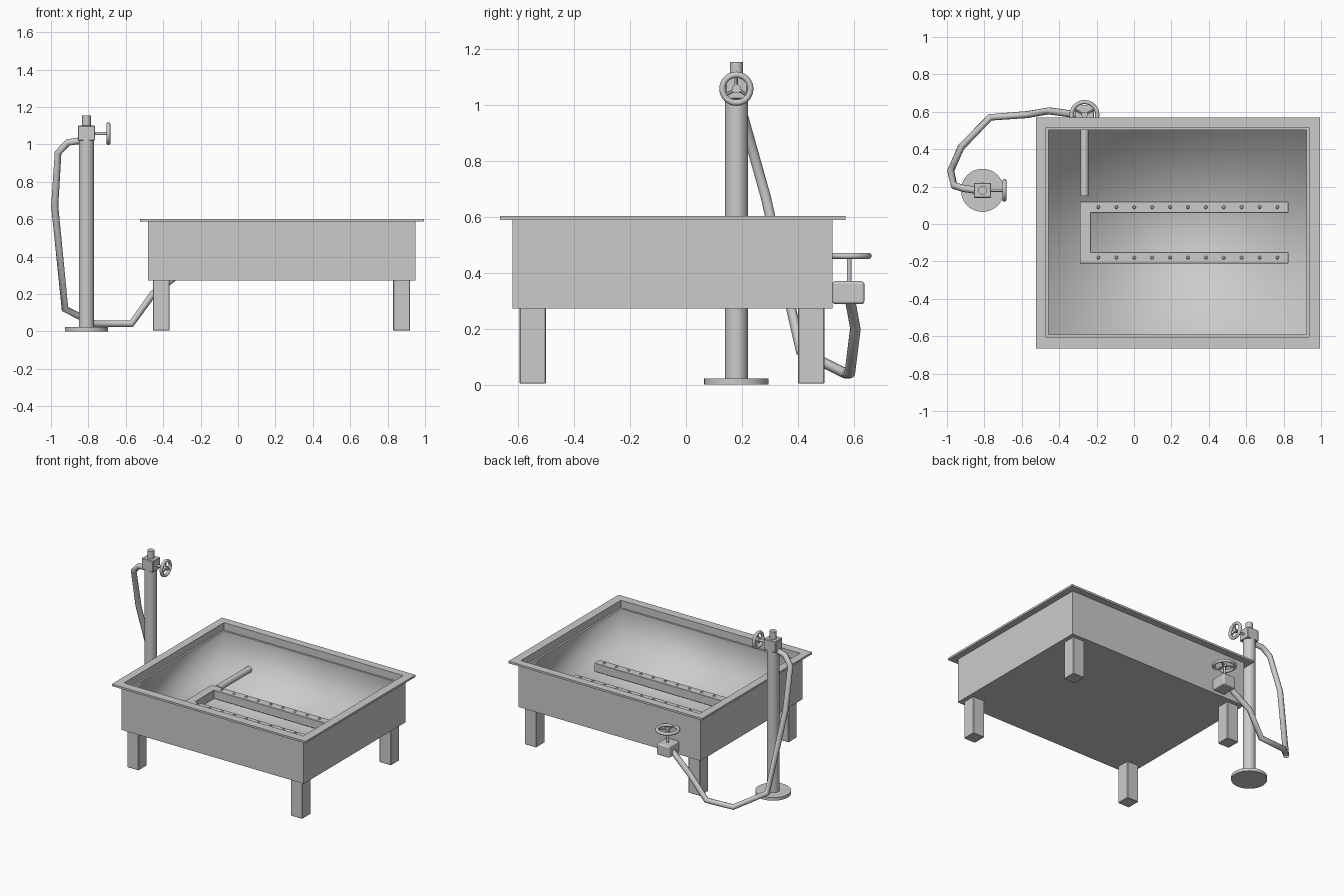
import bpy, bmesh, math
from mathutils import Vector

if "Cube" in bpy.data.objects:
    bpy.data.objects.remove(bpy.data.objects["Cube"])

steel = bpy.data.materials.new("grey_steel")
steel.use_nodes = True
GREY = (0.6, 0.6, 0.6, 1)
steel.diffuse_color = GREY
steel.node_tree.nodes["Principled BSDF"].inputs["Base Color"].default_value = GREY


def finish(bm, name, smooth=None):
    bmesh.ops.recalc_face_normals(bm, faces=bm.faces)
    mesh = bpy.data.meshes.new(name)
    bm.to_mesh(mesh)
    bm.free()
    obj = bpy.data.objects.new(name, mesh)
    bpy.context.collection.objects.link(obj)
    mesh.materials.append(steel)
    if smooth:
        bpy.ops.object.select_all(action='DESELECT')
        obj.select_set(True)
        bpy.context.view_layer.objects.active = obj
        bpy.ops.object.shade_smooth_by_angle(angle=math.radians(smooth))
    return obj


def box(name, lo, hi, bevel=0.003, segments=1):
    lo, hi = Vector(lo), Vector(hi)
    bm = bmesh.new()
    bmesh.ops.create_cube(bm, size=1)
    for v in bm.verts:
        v.co = Vector(a * b for a, b in zip(v.co, hi - lo)) + (lo + hi) / 2
    bmesh.ops.bevel(bm, geom=bm.edges[:], offset=bevel, segments=segments,
                    profile=0.5, affect='EDGES')
    return finish(bm, name)


def rod(bm, a, b, r, sides=16, r2=None):
    a, b = Vector(a), Vector(b)
    d = b - a
    made = bmesh.ops.create_cone(bm, cap_ends=True, segments=sides, radius1=r,
                                 radius2=r if r2 is None else r2, depth=d.length)
    rot = d.to_track_quat('Z', 'Y')
    for v in made["verts"]:
        v.co = rot @ v.co + (a + b) / 2


def cylinder(name, a, b, r, sides=32):
    bm = bmesh.new()
    rod(bm, a, b, r, sides)
    return finish(bm, name, 40)


def rings(name, bounds, z_levels, cap_start=False, cap_end=False):
    """Skin a stack of rectangles given as (x0, x1, y0, y1)."""
    bm = bmesh.new()
    loops = []
    for (x0, x1, y0, y1), z in zip(bounds, z_levels):
        loops.append([bm.verts.new((x, y, z)) for x, y in
                      ((x0, y0), (x1, y0), (x1, y1), (x0, y1))])
    for a, b in zip(loops, loops[1:]):
        for i in range(4):
            j = (i + 1) % 4
            bm.faces.new((a[i], a[j], b[j], b[i]))
    if cap_start:
        bm.faces.new(loops[0][::-1])
    if cap_end:
        bm.faces.new(loops[-1])
    return bm


def handwheel(name, centre, axis, radius, stem):
    """Rim, hub and three spokes, with a stem running back along the axis."""
    bm = bmesh.new()
    tube, major, minor = 0.011, 32, 10
    grid = []
    for i in range(major):
        t = math.tau * i / major
        out = Vector((math.cos(t), math.sin(t), 0))
        grid.append([bm.verts.new(out * (radius - tube + tube * math.cos(p))
                                  + Vector((0, 0, tube * math.sin(p))))
                     for p in (math.tau * k / minor for k in range(minor))])
    for i in range(major):
        for k in range(minor):
            a, b, n = grid[i], grid[(i + 1) % major], (k + 1) % minor
            bm.faces.new((a[k], b[k], b[n], a[n]))
    for i in range(3):
        t = math.tau * i / 3 + math.pi / 2
        tip = Vector((math.cos(t), math.sin(t), 0)) * (radius - tube)
        rod(bm, (0, 0, 0), tip, 0.006, 8)
    rod(bm, (0, 0, -0.009), (0, 0, 0.009), 0.016)
    rod(bm, (0, 0, -stem), (0, 0, 0), 0.008)
    rot = Vector(axis).to_track_quat('Z', 'Y')
    for v in bm.verts:
        v.co = rot @ v.co + Vector(centre)
    return finish(bm, name, 40)


# Tank shell with an overhanging flange and an inner step
body = (-0.48, 0.95, -0.62, 0.523)
flange = (-0.525, 0.995, -0.665, 0.57)
opening = (-0.47, 0.935, -0.605, 0.515)
basin = (-0.457, 0.922, -0.592, 0.502)
finish(rings("tank", [body, body, flange, flange, opening, opening, basin],
             [0.272, 0.588, 0.588, 0.602, 0.602, 0.55, 0.55], cap_start=True), "tank")

# Softly shaded basin lining
lining = finish(rings("basin", [basin, basin], [0.55, 0.285], cap_end=True), "basin")
if lining.data.polygons[-1].normal.z < 0:
    lining.data.flip_normals()
lining.data.shade_smooth()

# Legs
for side, x in (("right", -0.41), ("left", 0.875)):
    for end, y in (("front", -0.547), ("back", 0.447)):
        box(f"{end}_{side}_leg", (x - 0.045, y - 0.047, 0.004),
            (x + 0.045, y + 0.047, 0.275))

# U-shaped burner with rows of nozzles
Z0, Z1 = 0.30, 0.36
box("burner_link", (-0.29, -0.21, Z0), (-0.23, 0.12, Z1), 0.002)
nozzles = bmesh.new()
for label, y in (("back", 0.09), ("front", -0.18)):
    box(f"{label}_burner_bar", (-0.289, y - 0.03, Z0), (0.825, y + 0.03, Z1), 0.002)
    for i in range(11):
        x = -0.19 + 0.0957 * i
        rod(nozzles, (x, y, Z1 - 0.002), (x, y, Z1 + 0.008), 0.01, 12, 0.006)
finish(nozzles, "burner_nozzles", 40)
cylinder("burner_feed_pipe", (-0.265, 0.15, 0.33), (-0.265, 0.53, 0.33), 0.022)

# Valve on the back of the tank
box("tank_valve_body", (-0.315, 0.523, 0.288), (-0.215, 0.637, 0.37), 0.01, 3)
handwheel("tank_valve_wheel", (-0.265, 0.583, 0.46), (0, 0, 1), 0.08, 0.1)

# Standpipe with its own valve
PX, PY = -0.81, 0.18
cylinder("standpipe_base", (PX, PY, 0), (PX, PY, 0.022), 0.115, 48)
cylinder("standpipe", (PX, PY, 0.02), (PX, PY, 1.03), 0.041)
cylinder("standpipe_tip", (PX, PY, 1.08), (PX, PY, 1.153), 0.023)
box("standpipe_valve_body", (PX - 0.046, PY - 0.04, 1.02),
    (PX + 0.046, PY + 0.04, 1.10), 0.004)
handwheel("standpipe_valve_wheel", (-0.693, PY, 1.057), (1, 0, 0), 0.061, 0.09)

# Hose linking the two valves
path = [(-0.84, 0.18, 1.02), (-0.91, 0.19, 1.01), (-0.962, 0.205, 0.955),
        (-0.98, 0.285, 0.67), (-0.925, 0.41, 0.12), (-0.77, 0.57, 0.04),
        (-0.57, 0.585, 0.04), (-0.455, 0.605, 0.20), (-0.30, 0.583, 0.32)]
curve = bpy.data.curves.new("hose", 'CURVE')
curve.dimensions = '3D'
curve.bevel_depth = 0.019
curve.bevel_resolution = 3
curve.use_fill_caps = True
spline = curve.splines.new('POLY')
spline.points.add(len(path) - 1)
for point, co in zip(spline.points, path):
    point.co = (*co, 1)
hose = bpy.data.objects.new("hose", curve)
bpy.context.collection.objects.link(hose)
curve.materials.append(steel)
